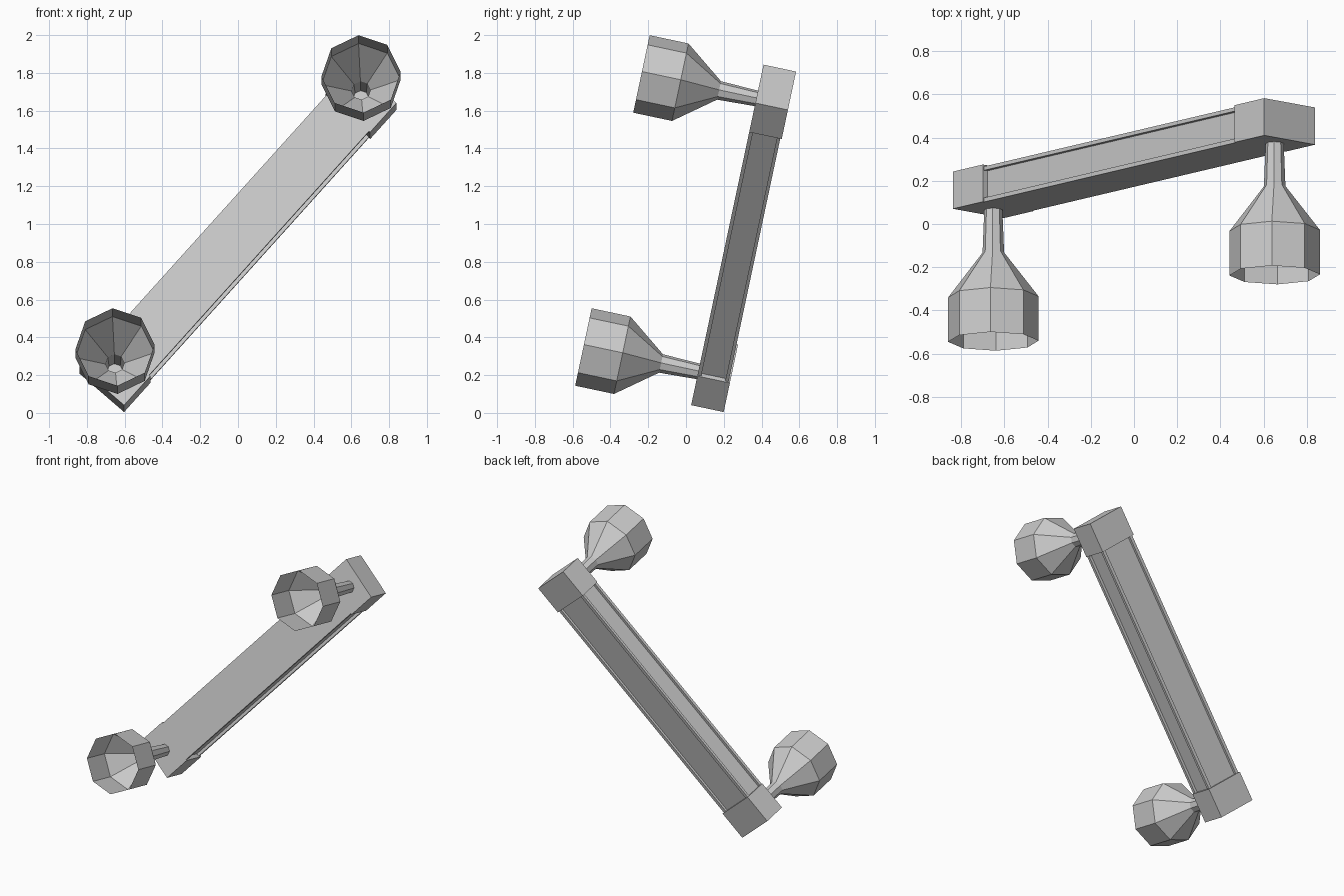
import bpy, bmesh, math
from mathutils import Matrix

cube = bpy.data.objects.get("Cube")
if cube:
    bpy.data.objects.remove(cube, do_unlink=True)

grey = bpy.data.materials.new("plain_grey")
grey.use_nodes = True
colour = (0.6, 0.6, 0.6, 1)
grey.diffuse_color = colour
grey.node_tree.nodes["Principled BSDF"].inputs["Base Color"].default_value = colour

# Working frame: x along the beam, y across it, z out towards the front
LEAN, SLOPE = math.radians(78), math.radians(48.6)
FRAME = (Matrix.Translation((0, 0.305, 0.924))
         @ Matrix.Rotation(LEAN, 4, 'X') @ Matrix.Rotation(SLOPE, 4, 'Z'))

HALF_LEN, HALF_WIDTH, HALF_THICK = 1.09, 0.157, 0.088
BLOCK = 0.21


def loft(name, rings, caps):
    """Join equal rings of points with quads."""
    bm = bmesh.new()
    loops = [[bm.verts.new(p) for p in ring] for ring in rings]
    n = len(loops[0])
    for a, b in zip(loops, loops[1:]):
        for i in range(n):
            j = (i + 1) % n
            bm.faces.new((a[i], a[j], b[j], b[i]))
    if caps:
        bm.faces.new(loops[0][::-1])
        bm.faces.new(loops[-1])
    bmesh.ops.recalc_face_normals(bm, faces=bm.faces)
    mesh = bpy.data.meshes.new(name)
    bm.to_mesh(mesh)
    bm.free()
    mesh.materials.append(grey)
    obj = bpy.data.objects.new(name, mesh)
    obj.matrix_world = FRAME
    bpy.context.collection.objects.link(obj)


def bar(name, profile, x0, x1):
    loft(name, [[(x, y, z) for y, z in profile] for x in (x0, x1)], True)


# Beam: grooved along both sides and the back, flat at the front
w, t = HALF_WIDTH - 0.008, HALF_THICK
half = [(w, t), (w, t - 0.02), (w - 0.02, t - 0.02), (w - 0.02, 0.026 - t),
        (w, 0.026 - t), (w, 0.008 - t), (w - 0.025, 0.008 - t), (w - 0.025, 0.024 - t)]
inner = HALF_LEN - BLOCK
bar("beam", half + [(-y, z) for y, z in reversed(half)], -inner, inner)

# End blocks, each with an open eight-sided stem and cup
W, T = HALF_WIDTH, HALF_THICK
box = [(W, T), (W, -T), (-W, -T), (-W, T)]
cup = [(0.042, T), (0.05, 0.29), (0.21, 0.5), (0.21, 0.71)]
for side, label in ((-1, "lower"), (1, "upper")):
    bar(label + "_end_block", box, side * inner, side * HALF_LEN)
    cx = side * (HALF_LEN - BLOCK / 2)
    rings = [[(cx + r * math.cos(k * math.pi / 4), r * math.sin(k * math.pi / 4), z)
              for k in range(8)] for r, z in cup]
    loft(label + "_stem", rings[:2], False)
    loft(label + "_cup", rings[1:], False)
